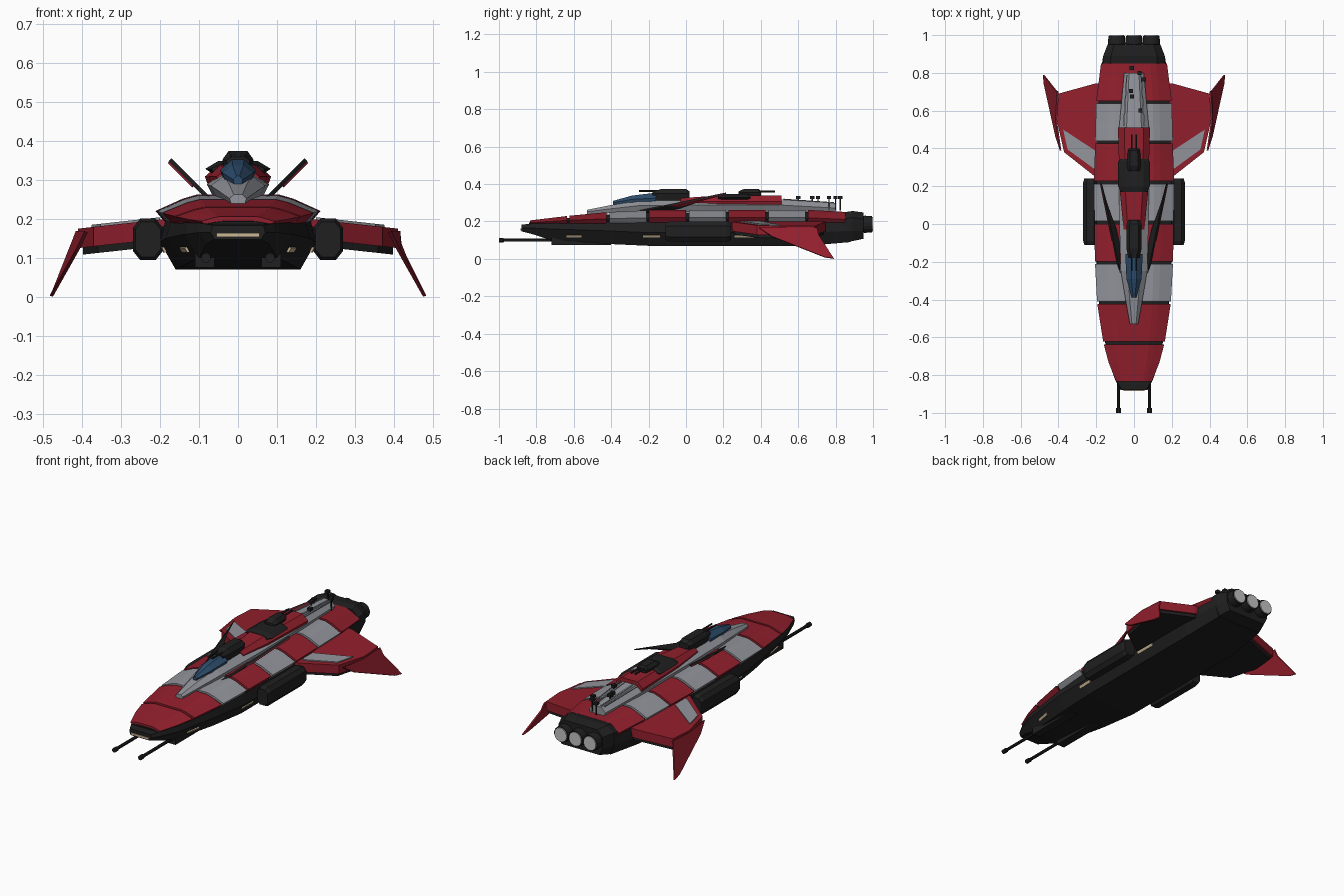
import bpy, bmesh, math
from mathutils import Vector

cube = bpy.data.objects.get("Cube")
if cube:
    bpy.data.objects.remove(cube)


def material(name, r, g, b):
    m = bpy.data.materials.new(name)
    m.use_nodes = True
    m.diffuse_color = (r, g, b, 1)
    m.node_tree.nodes["Principled BSDF"].inputs["Base Color"].default_value = (r, g, b, 1)
    return m


RED = material("crimson", 0.29, 0.014, 0.026)
GREY = material("pale grey", 0.29, 0.30, 0.33)
BLACK = material("charcoal", 0.014, 0.014, 0.014)
BLUE = material("canopy blue", 0.027, 0.075, 0.15)
BEIGE = material("window beige", 0.60, 0.48, 0.30)
LIGHT = material("engine glow", 0.55, 0.55, 0.55)


def skin(name, rings, mat, both=False):
    """Closed solid through equal rings of points; both adds a mirrored twin."""
    for side in ((1, -1) if both else (1,)):
        bm = bmesh.new()
        rows = [[bm.verts.new((p[0] * side, p[1], p[2])) for p in ring] for ring in rings]
        n = len(rows[0])
        for a, b in zip(rows, rows[1:]):
            for i in range(n):
                j = (i + 1) % n
                bm.faces.new((a[i], a[j], b[j], b[i]))
        bm.faces.new(rows[0])
        bm.faces.new(rows[-1])
        bmesh.ops.recalc_face_normals(bm, faces=bm.faces)
        label = ("left_" if side == 1 else "right_") + name if both else name
        mesh = bpy.data.meshes.new(label)
        bm.to_mesh(mesh)
        bm.free()
        mesh.materials.append(mat)
        bpy.context.collection.objects.link(bpy.data.objects.new(label, mesh))


def section(y, half):
    """Symmetric ring at y from (x, z) points on the left half."""
    return [(x, y, z) for x, z in half] + [(-x, y, z) for x, z in reversed(half)]


def plate(name, pts, offset, mat, both=False):
    skin(name, [pts, [tuple(Vector(p) + Vector(offset)) for p in pts]], mat, both)


def box(name, x0, x1, y0, y1, z0, z1, mat, both=False):
    plate(name, [(x0, y0, z0), (x1, y0, z0), (x1, y0, z1), (x0, y0, z1)], (0, y1 - y0, 0), mat, both)


def tube(name, x, z, profile, mat, sides=12, both=False):
    """Round part along y from (y, radius) pairs."""
    angles = [2 * math.pi * (i + 0.5) / sides for i in range(sides)]
    skin(name, [[(x + r * math.cos(a), y, z + r * math.sin(a)) for a in angles]
                for y, r in profile], mat, both)


def lookup(table, y):
    for a, b in zip(table, table[1:]):
        if y <= b[0]:
            break
    t = (y - a[0]) / (b[0] - a[0])
    return [p + (q - p) * t for p, q in zip(a[1:], b[1:])]


# Lower hull: y, top / middle / bottom half width, top / middle / bottom height
HULL = [(-0.88, .065, .07, .06, .183, .165, .147), (-0.83, .09, .098, .08, .188, .165, .135),
        (-0.72, .13, .138, .10, .19, .16, .10), (-0.42, .17, .185, .14, .20, .15, .08),
        (-0.2, .185, .20, .16, .20, .14, .07), (0.65, .18, .195, .16, .20, .14, .07),
        (0.88, .16, .165, .14, .20, .15, .09)]
skin("lower_hull", [section(y, [(a, d), (b, e), (c, f)]) for y, a, b, c, d, e, f in HULL], BLACK)

# Armour shell: y, half width, top, edge and underside heights
SHELL = [(-0.84, .092, .205, .193, .183), (-0.73, .136, .218, .20, .184), (-0.63, .162, .23, .206, .185),
         (-0.42, .195, .25, .215, .187), (-0.2, .207, .26, .22, .187), (0.2, .212, .262, .22, .187),
         (0.65, .20, .262, .22, .187), (0.87, .172, .25, .21, .18)]


def shell_ring(y, inset=0.0):
    w, top, edge, low = lookup(SHELL, y)
    w, top, edge = w - inset, top - inset, edge - inset * 0.5
    return section(y, [(0.5 * w, top), (0.67 * w, top - 0.25 * (top - edge)), (w, edge), (0.87 * w, low)])


skin("armour_core", [shell_ring(s[0], 0.012) for s in SHELL], BLACK)
for i, mat in enumerate([RED, RED, GREY, RED, GREY, RED, GREY, RED]):
    start = -0.835 + i * 0.2125
    ends = [start, start + 0.1, start + 0.198]
    skin("armour_plate_%d" % (i + 1), [shell_ring(y) for y in ends], mat)

# Spine along the back: y, half width, underside, edge and top heights
SPINE = [(-0.53, .022, .235, .252, .262), (-0.4, .045, .245, .268, .288), (-0.25, .07, .25, .285, .31),
         (0.1, .08, .25, .288, .315), (0.5, .08, .25, .288, .318), (0.8, .052, .24, .272, .298)]
skin("spine", [section(y, [(.5 * w, top), (w, edge), (.75 * w, low)]) for y, w, low, edge, top in SPINE], GREY)
skin("spine_cover", [section(y, [(.6 * w, top), (w, .308), (w * .9, .285)])
                     for y, w, top in [(-0.03, .055, .325), (0.17, .075, .338), (0.51, .085, .338)]], RED)
for x in (0.022, 0.05):
    plate("spine_rib", [(x, .52, .318), (x + .008, .52, .316), (x * .7 + .006, .79, .299), (x * .7, .79, .299)],
          (0, 0, .004), GREY, True)

# Canopy and its nose fairing
skin("canopy", [section(y, [(.35 * w, top), (w, mid), (.8 * w, low)]) for y, w, low, mid, top in
                [(-0.39, .012, .285, .30, .31), (-0.29, .04, .29, .318, .338),
                 (-0.16, .046, .295, .325, .354)]], BLUE)

# Dorsal turrets with paired barrels
skin("front_turret", [section(y, [(.6 * w, top), (w, .35), (.8 * w, .31)]) for y, w, top in
                      [(-0.18, .03, .358), (-0.13, .04, .374), (0.0, .04, .374), (0.02, .03, .36)]], BLACK)
skin("rear_turret_base", [section(y, [(.6 * w, top), (w, .328), (.65 * w, .308)])
                          for y, w, top in [(0.17, .07, .34), (0.2, .084, .348), (0.33, .084, .348),
                                            (0.345, .07, .34)]], BLACK)
skin("rear_turret", [section(y, [(.6 * w, top), (w, .355), (.8 * w, .335)]) for y, w, top in
                     [(0.28, .03, .36), (0.31, .038, .374), (0.39, .032, .374), (0.40, .025, .36)]], BLACK)
tube("rear_barrel", .012, .36, [(.38, .006), (.475, .006)], BLACK, 6, True)
tube("front_barrel", .012, .362, [(-.25, .005), (-.15, .005)], BLACK, 6, True)


# Swept dorsal blades with a red outer stripe
def blade(outline, lift=0.0):
    return [(x + lift, y, x + .185 - lift) for x, y in outline]


plate("dorsal_blade", blade([(.062, -.31), (.17, .215), (.145, .12), (.092, -.03), (.055, -.2)]),
      (.008, 0, -.008), BLACK, True)
plate("blade_stripe", blade([(.108, -.09), (.169, .21), (.146, .12), (.106, -.02)], .008),
      (.003, 0, -.003), RED, True)


# Wings with grey panels, dark undersides and drooping winglets
def wing_points(outline, lift):
    return [(x, y, .20 - .11 * (x - .18) + lift) for x, y in outline]


WING = [(.16, .24), (.205, .25), (.37, .38), (.41, .555), (.40, .69), (.2, .745), (.16, .745)]
plate("wing", wing_points(WING, 0), (0, 0, -.05), RED, True)
plate("wing_underside", wing_points([(x * .97, y * .96 + .02) for x, y in WING], -.05),
      (0, 0, -.018), BLACK, True)
plate("wing_panel", wing_points([(.2, .385), (.2, .295), (.215, .295), (.352, .395), (.375, .5)], 0),
      (0, 0, .006), GREY, True)
plate("winglet", [(.385, .39, .165), (.408, .55, .165), (.40, .70, .165), (.412, .71, .125),
                  (.475, .79, 0), (.47, .74, .008), (.408, .46, .118)], (.008, 0, .003), RED, True)

# Side pods
skin("side_pod", [[(.231 + s * x, y, .147 + s * z) for x, z in
                   [(-.02, .053), (.02, .053), (.038, .03), (.038, -.03), (.02, -.053),
                    (-.02, -.053), (-.038, -.03), (-.038, .03)]]
                  for y, s in [(-.11, .85), (-.09, 1), (.22, 1), (.24, .85)]], BLACK, True)
box("pod_mount", .17, .21, -.06, .19, .12, .18, BLACK, True)

# Chin guns
box("gun_housing", .06, .11, -.72, -.4, .075, .115, BLACK, True)
tube("gun_barrel", .082, .10, [(-1, .013), (-.975, .013), (-.974, .009), (-.7, .009)], BLACK, 8, True)

# Engine block and three nozzles
skin("engine_block", [section(y, [(.75 * w, top), (w, top - .035), (w, .15), (.85 * w, low)])
                      for y, w, top, low in [(.85, .165, .25, .09), (.89, .163, .256, .095),
                                             (.95, .14, .248, .108)]], BLACK)
for label, x in [("right", -.092), ("middle", 0), ("left", .092)]:
    tube(label + "_nozzle", x, .185, [(.93, .038), (.955, .047), (.994, .044)], BLACK, 16)
    tube(label + "_nozzle_glow", x, .185, [(.99, .039), (1.0, .039)], LIGHT, 16)

# Lit windows on the nose and flanks
box("nose_window", -.055, .055, -.884, -.875, .153, .163, BEIGE)


def flank(y, z):
    _, mid, low, _, zm, zl = lookup(HULL, y)
    return (low + (mid - low) * (z - zl) / (zm - zl), y, z)


for y0, y1 in [(-.64, -.56), (-.23, -.14), (.26, .38)]:
    plate("flank_window", [flank(y0, .116), flank(y1, .116), flank(y1, .128), flank(y0, .128)],
          (.005, 0, -.003), BEIGE, True)

# Small sensors on the rear spine
for x, y in [(-.012, .825), (.03, .80), (.052, .765), (-.015, .705), (-.01, .675), (.035, .60)]:
    box("sensor", x - .011, x + .011, y - .011, y + .011, .32, .335, BLACK)
    box("sensor_post", x - .003, x + .003, y - .003, y + .003, .26, .322, BLACK)
